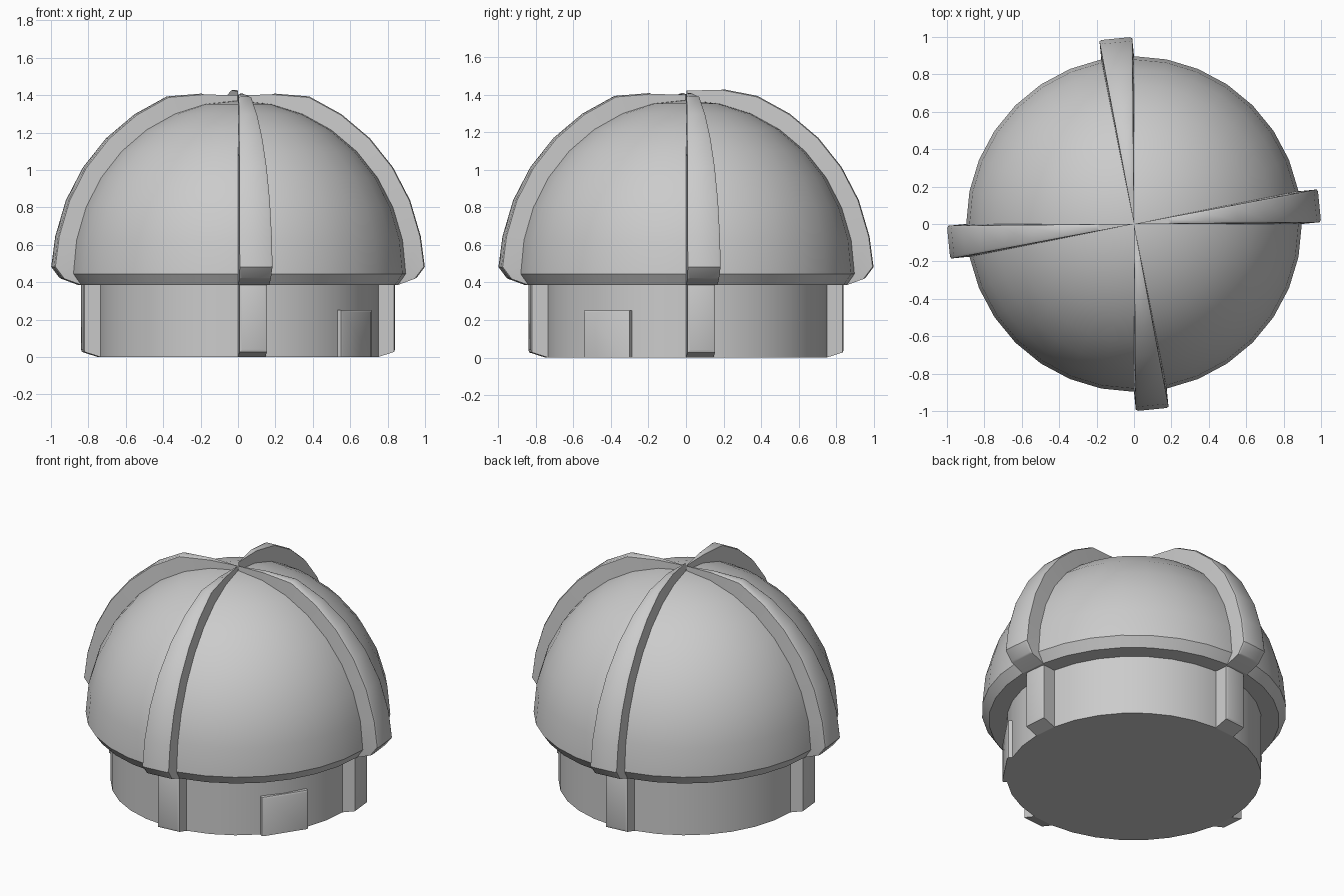
import bpy, bmesh
from math import sin, cos, radians, pi

if "Cube" in bpy.data.objects:
    bpy.data.objects.remove(bpy.data.objects["Cube"])

SEG = 32
STEP = 2 * pi / SEG


def finish(bm, name, smooth=30):
    bmesh.ops.recalc_face_normals(bm, faces=bm.faces)
    me = bpy.data.meshes.new(name)
    bm.to_mesh(me)
    bm.free()
    ob = bpy.data.objects.new(name, me)
    bpy.context.collection.objects.link(ob)
    bpy.ops.object.select_all(action='DESELECT')
    ob.select_set(True)
    bpy.context.view_layer.objects.active = ob
    bpy.ops.object.shade_smooth_by_angle(angle=radians(smooth))
    return ob


def lathe(name, profile):
    """Revolve (r, z) points that start and end on the axis."""
    bm = bmesh.new()
    vs = [bm.verts.new((r, 0, z)) for r, z in profile]
    es = [bm.edges.new(p) for p in zip(vs, vs[1:])]
    bmesh.ops.spin(bm, geom=vs + es, cent=(0, 0, 0), axis=(0, 0, 1),
                   angle=2 * pi, steps=SEG, use_duplicate=False)
    bmesh.ops.remove_doubles(bm, verts=bm.verts, dist=1e-4)
    return finish(bm, name)


def strut(name, a0, sections, skip, inset):
    """One column of the lathe pushed outward; sections are (r, z, dr, dz)."""
    bm = bmesh.new()
    am = a0 + STEP / 2
    rows = []
    for r, z, dr, dz in sections:
        inner = [(r * cos(a), r * sin(a), z) for a in (a0, a0 + STEP)]
        outer = [(x + dr * cos(am), y + dr * sin(am), z + dz) for x, y, z in inner]
        rows.append([bm.verts.new(p) for p in (inner[0], outer[0], outer[1], inner[1])])
    front = []
    for n, (p, q) in enumerate(zip(rows, rows[1:])):
        for i in range(4):
            j = (i + 1) % 4
            f = bm.faces.new((p[i], p[j], q[j], q[i]))
            if i == 1 and n < len(rows) - 1 - skip:
                front.append(f)
    bm.faces.new(rows[0])
    bm.faces.new(rows[-1])
    bmesh.ops.recalc_face_normals(bm, faces=bm.faces)
    # raised, narrower outer face
    bmesh.ops.inset_region(bm, faces=front, thickness=inset, depth=0.006,
                           use_boundary=True, use_even_offset=True)
    return finish(bm, name)


# drum wall
lathe("drum", [(0, 0), (0.75, 0), (0.75, 0.39), (0, 0.39)])

# dome with tapered rim and flat underside
R, H, Z0 = 0.897, 0.925, 0.445
meridian = [(R * cos(i * pi / 16), Z0 + H * sin(i * pi / 16)) for i in range(8)]
lathe("dome", [(0, 0.385), (0.855, 0.385)] + meridian + [(0, Z0 + H)])

# four dome ribs and the piers beneath them
for k, side in enumerate(("right", "back", "left", "front")):
    a0 = k * pi / 2
    lift = 0.022 if side == "back" else 0
    rib = [(0.855, 0.385, 0.09, 0.033), (R, Z0, 0.097, 0.038)]
    for i in range(1, 8):
        t = i * pi / 16
        d = 0.052 + lift if i == 7 else 0.095
        rib.append((*meridian[i], d * cos(t), d * sin(t)))
    rib.append((0.004, Z0 + H, 0.0, 0.03 + lift))
    strut("rib_" + side, a0, rib, 1, 0.012)
    strut("pier_" + side, a0,
          [(0.75, 0, 0.085, 0.027), (0.75, 0.388, 0.085, 0.032)], 0, 0.014)

# door slab with raised panel, two wall segments wide
bm = bmesh.new()
bmesh.ops.create_cube(bm, size=1)
for v in bm.verts:
    v.co = (0.725 + 0.07 * v.co.x, 0.29 * v.co.y, 0.125 + 0.25 * v.co.z)
bm.normal_update()
face = max(bm.faces, key=lambda f: f.normal.x)
bmesh.ops.inset_region(bm, faces=[face], thickness=0.014, depth=0.005)
for v in face.verts:
    if v.co.z < 0.1:
        v.co.z = 0.0
door = finish(bm, "door")
door.rotation_euler.z = -3 * STEP
